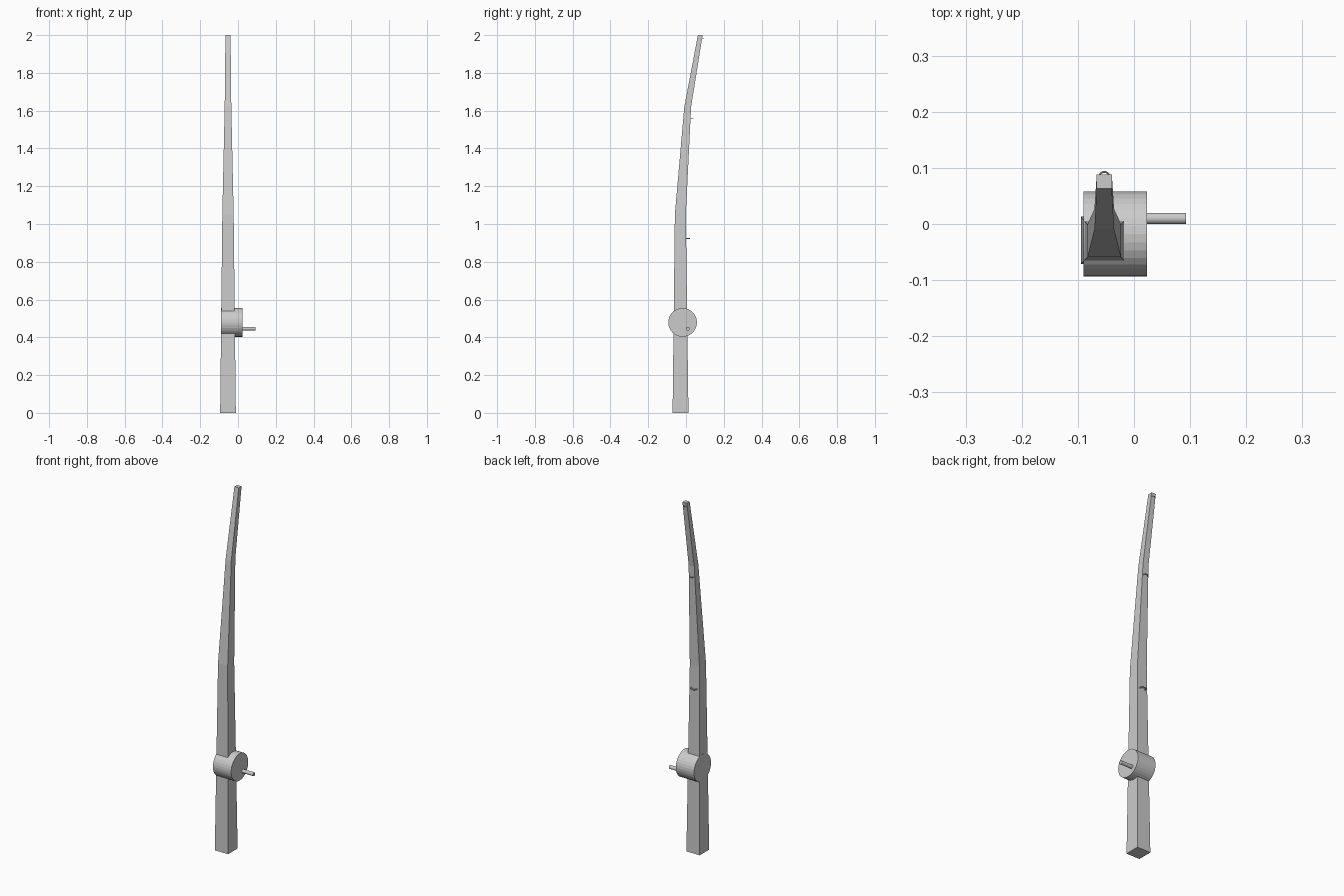
import bpy, bmesh, math

if "Cube" in bpy.data.objects:
    bpy.data.objects.remove(bpy.data.objects["Cube"])

CX = -0.053  # rod centre line


def make_rod():
    # z, half width in x, front y, back y
    sections = [(0.0, 0.0415, -0.071, 0.013),
                (1.05, 0.030, -0.059, -0.001),
                (1.62, 0.0175, -0.009, 0.027),
                (2.0, 0.0135, 0.063, 0.088)]
    bm = bmesh.new()
    rings = [[bm.verts.new(p) for p in ((CX - h, f, z), (CX + h, f, z),
                                        (CX + h, b, z), (CX - h, b, z))]
             for z, h, f, b in sections]
    for lo, hi in zip(rings, rings[1:]):
        for i in range(4):
            j = (i + 1) % 4
            bm.faces.new((lo[i], lo[j], hi[j], hi[i]))
    bm.faces.new(rings[0][::-1])
    bm.faces.new(rings[-1])
    mesh = bpy.data.meshes.new("rod")
    bm.to_mesh(mesh)
    bm.free()
    bpy.context.collection.objects.link(bpy.data.objects.new("rod", mesh))


def x_cylinder(name, x0, x1, y, z, r, sides=32):
    bpy.ops.mesh.primitive_cylinder_add(vertices=sides, radius=r, depth=x1 - x0,
                                        location=((x0 + x1) / 2, y, z),
                                        rotation=(0, math.pi / 2, 0))
    bpy.context.object.name = name


# Tapered, bent rod
make_rod()

# Reel drum and its crank handle
x_cylinder("reel", -0.090, 0.023, -0.018, 0.479, 0.076)
x_cylinder("reel_handle", 0.015, 0.093, 0.010, 0.446, 0.010)

# Line guides: rings half sunk into the back of the rod
for i, (y, z, r) in enumerate([(0.001, 0.923, 0.017),
                               (0.023, 1.56, 0.013),
                               (0.084, 1.98, 0.009)]):
    bpy.ops.mesh.primitive_torus_add(location=(CX, y, z), major_radius=r,
                                     minor_radius=r * 0.19,
                                     major_segments=16, minor_segments=8)
    bpy.context.object.name = f"line_guide_{i + 1}"
